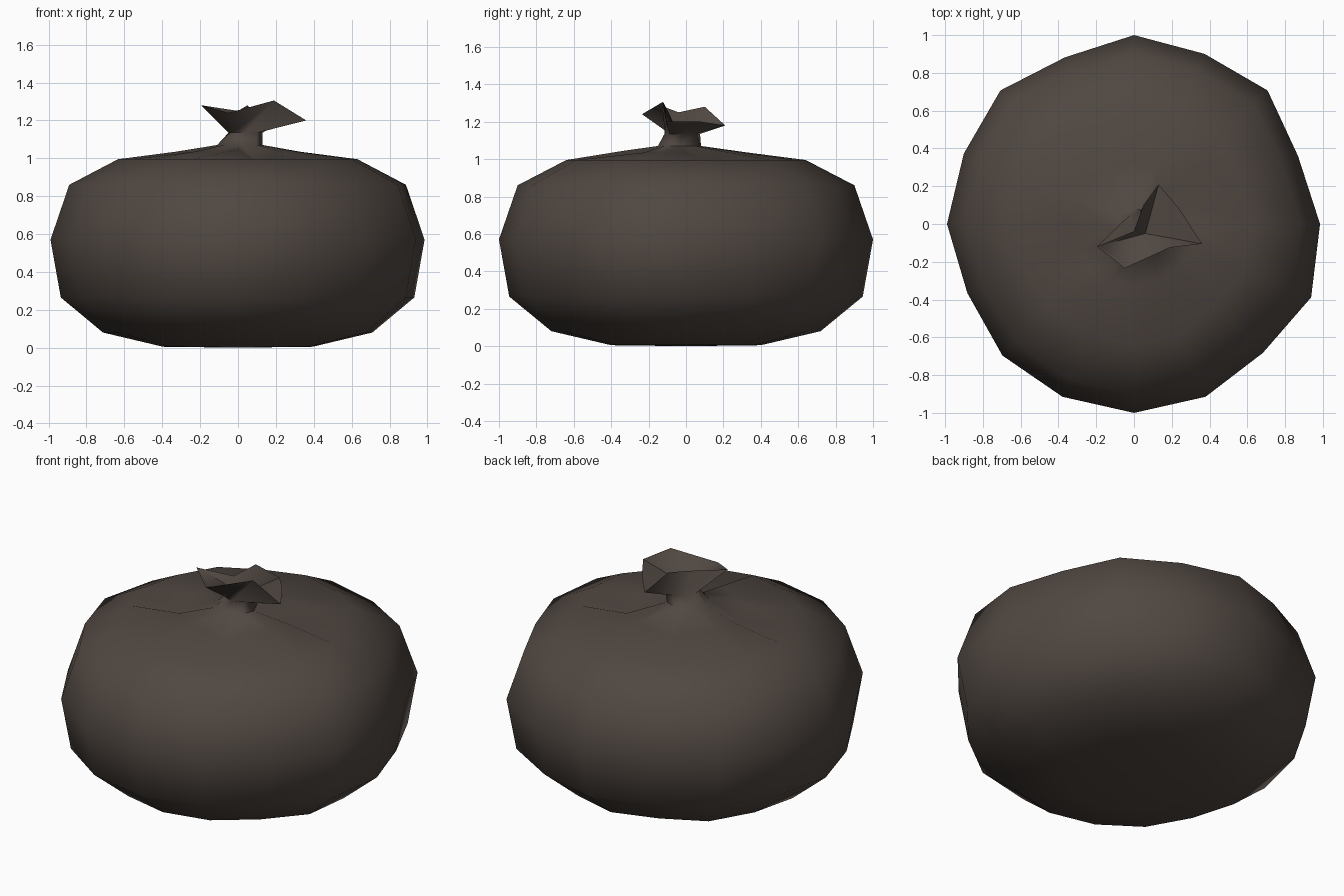
import bpy, bmesh, math

if "Cube" in bpy.data.objects:
    bpy.data.objects.remove(bpy.data.objects["Cube"])

mat = bpy.data.materials.new("dark brown plastic")
mat.diffuse_color = (0.080, 0.063, 0.053, 1)
mat.use_nodes = True
mat.node_tree.nodes["Principled BSDF"].inputs["Base Color"].default_value = mat.diffuse_color

bm = bmesh.new()
N = 16
# slightly uneven outline of the bag, one factor per side
wobble = [0.985, 0.94, 1.0, 0.975, 1.0, 0.955, 1.0, 0.975,
          0.99, 0.955, 0.985, 0.99, 1.0, 0.99, 0.965, 1.015]


def body_ring(r, z, dents=None):
    dents = dents or {}
    ring = []
    for i in range(N):
        a = 2 * math.pi * i / N
        k = r * wobble[i]
        ring.append(bm.verts.new((k * math.cos(a), k * math.sin(a), z + dents.get(i, 0))))
    return ring


def skin(low, high):
    n = len(low)
    for i in range(n):
        j = (i + 1) % n
        bm.faces.new((low[i], low[j], high[j], high[i]))


# body
rings = [body_ring(r, z) for r, z in
         [(0.40, 0.005), (0.72, 0.08), (0.945, 0.265), (1.0, 0.57), (0.90, 0.86), (0.64, 0.995)]]
# creased shoulder
rings.append(body_ring(0.33, 1.035, {1: -0.05, 5: -0.03, 9: -0.05, 12: 0.01, 13: -0.07}))
for low, high in zip(rings, rings[1:]):
    skin(low, high)
base = bm.verts.new((0, 0, 0))
for i in range(N):
    bm.faces.new((rings[0][(i + 1) % N], rings[0][i], base))


def small_ring(cx, cy, rx, ry, z):
    return [bm.verts.new((cx + rx * math.cos(i * math.pi / 4),
                          cy + ry * math.sin(i * math.pi / 4), z)) for i in range(8)]


# pinched neck: eight sides gathered from sixteen
neck = small_ring(0.01, -0.035, 0.12, 0.115, 1.07)
top = rings[-1]
for i in range(8):
    a, b, c = top[2 * i], top[2 * i + 1], top[(2 * i + 2) % N]
    bm.faces.new((a, b, neck[i]))
    bm.faces.new((b, c, neck[(i + 1) % 8], neck[i]))
tie = small_ring(0.04, -0.02, 0.09, 0.095, 1.135)
skin(neck, tie)

# ragged flared mouth with folded rim
rim_pts = [(0.24, 0.08, 1.20), (0.13, 0.21, 1.18), (0.05, 0.10, 1.28), (0.0, -0.04, 1.25),
           (-0.195, -0.12, 1.28), (-0.05, -0.235, 1.24), (0.19, -0.125, 1.305), (0.36, -0.105, 1.20)]
rim = [bm.verts.new(p) for p in rim_pts]
skin(tie, rim)
cx, cy = 0.07, -0.05
inner = [bm.verts.new((cx + (x - cx) * 0.93, cy + (y - cy) * 0.93, z - 0.004)) for x, y, z in rim_pts]
skin(rim, inner)
pit = bm.verts.new((0.06, -0.05, 1.16))
for i in range(8):
    bm.faces.new((inner[i], inner[(i + 1) % 8], pit))

bmesh.ops.recalc_face_normals(bm, faces=bm.faces)
me = bpy.data.meshes.new("tied_bag")
bm.to_mesh(me)
bm.free()
me.materials.append(mat)
bag = bpy.data.objects.new("tied_bag", me)
bpy.context.collection.objects.link(bag)
bpy.context.view_layer.objects.active = bag
bag.select_set(True)
bpy.ops.object.shade_smooth_by_angle(angle=math.radians(70))
